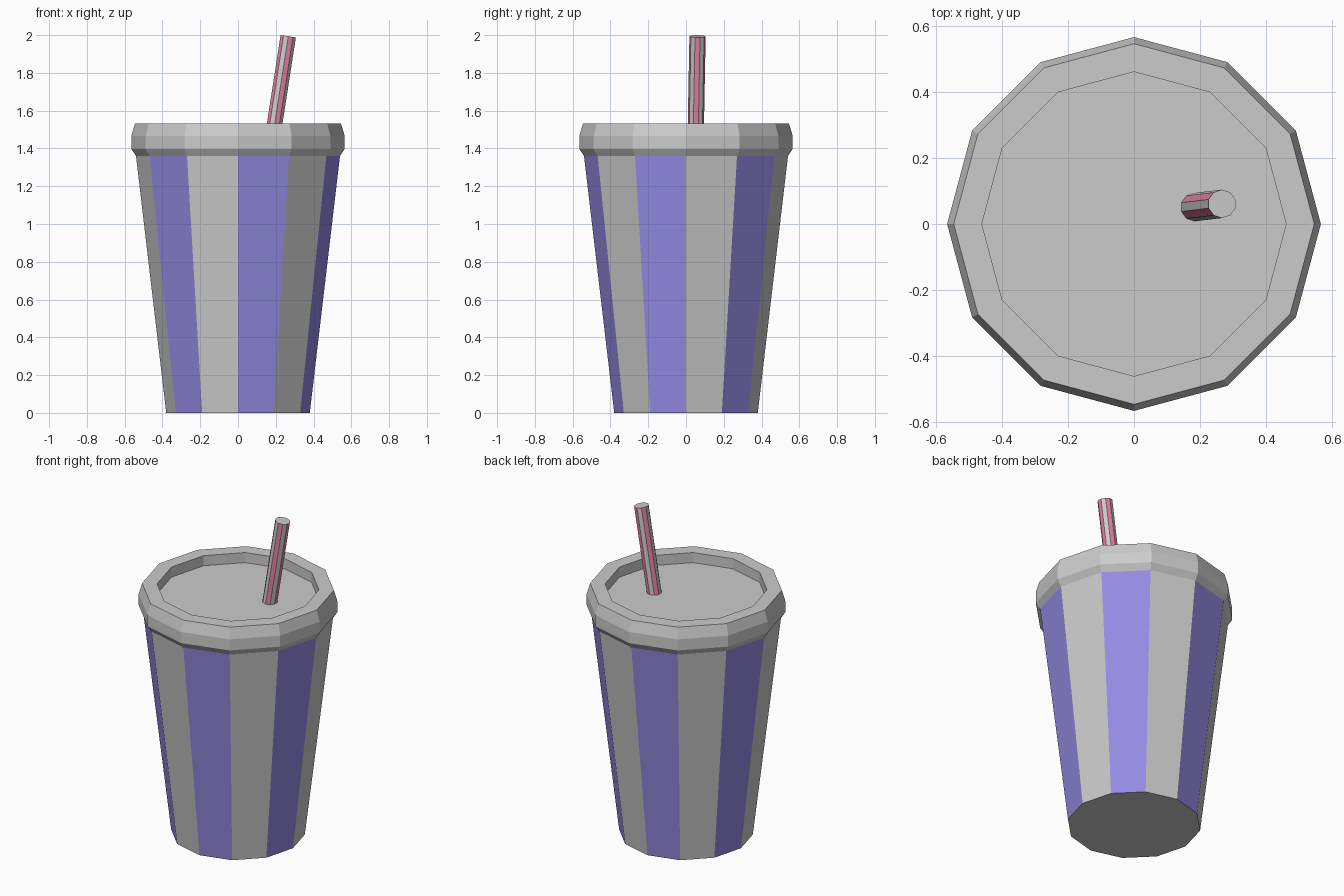
import bpy
from math import cos, sin, pi
from mathutils import Vector

if "Cube" in bpy.data.objects:
    bpy.data.objects.remove(bpy.data.objects["Cube"])


def material(name, rgb):
    m = bpy.data.materials.new(name)
    m.diffuse_color = (*rgb, 1)
    m.use_nodes = True
    m.node_tree.nodes["Principled BSDF"].inputs["Base Color"].default_value = m.diffuse_color
    return m


grey = material("pale_grey", (0.8, 0.8, 0.8))
blue = material("blue_stripe", (0.30, 0.26, 0.78))
red = material("red_stripe", (0.82, 0.23, 0.38))


def lathe(name, profile, sides, offset=0.0, stripe=None, stripe_parity=0):
    """Spin (radius, z) points into a closed faceted solid, with alternating striped sides."""
    verts = [(r * cos(2 * pi * (i + offset) / sides),
              r * sin(2 * pi * (i + offset) / sides), z)
             for r, z in profile for i in range(sides)]
    faces = []
    for k in range(len(profile) - 1):
        for i in range(sides):
            j = (i + 1) % sides
            a, b = k * sides, (k + 1) * sides
            faces.append((a + i, a + j, b + j, b + i))
    last = (len(profile) - 1) * sides
    faces.append(tuple(reversed(range(sides))))
    faces.append(tuple(range(last, last + sides)))
    mesh = bpy.data.meshes.new(name)
    mesh.from_pydata(verts, [], faces)
    if stripe:
        mesh.materials.append(grey)
        mesh.materials.append(stripe)
        for p in mesh.polygons[:-2]:
            p.material_index = int(p.index % 2 == stripe_parity)
    obj = bpy.data.objects.new(name, mesh)
    bpy.context.collection.objects.link(obj)
    return obj


# Tapered striped cup
lathe("cup", [(0.38, 0), (0.54, 1.36)], 12, stripe=blue, stripe_parity=1)

# Lid with bulging rim and recessed top
lathe("lid", [(0.537, 1.355), (0.565, 1.397), (0.565, 1.466), (0.545, 1.533),
              (0.46, 1.533), (0.46, 1.47)], 12)

# Leaning striped straw
base, tip = Vector((0.183, 0.051, 1.46)), Vector((0.266, 0.061, 1.9935))
axis = tip - base
straw = lathe("straw", [(0.043, 0), (0.043, axis.length)], 10, offset=-0.5,
              stripe=red, stripe_parity=0)
straw.rotation_mode = 'QUATERNION'
straw.rotation_quaternion = Vector((0, 0, 1)).rotation_difference(axis)
straw.location = base
